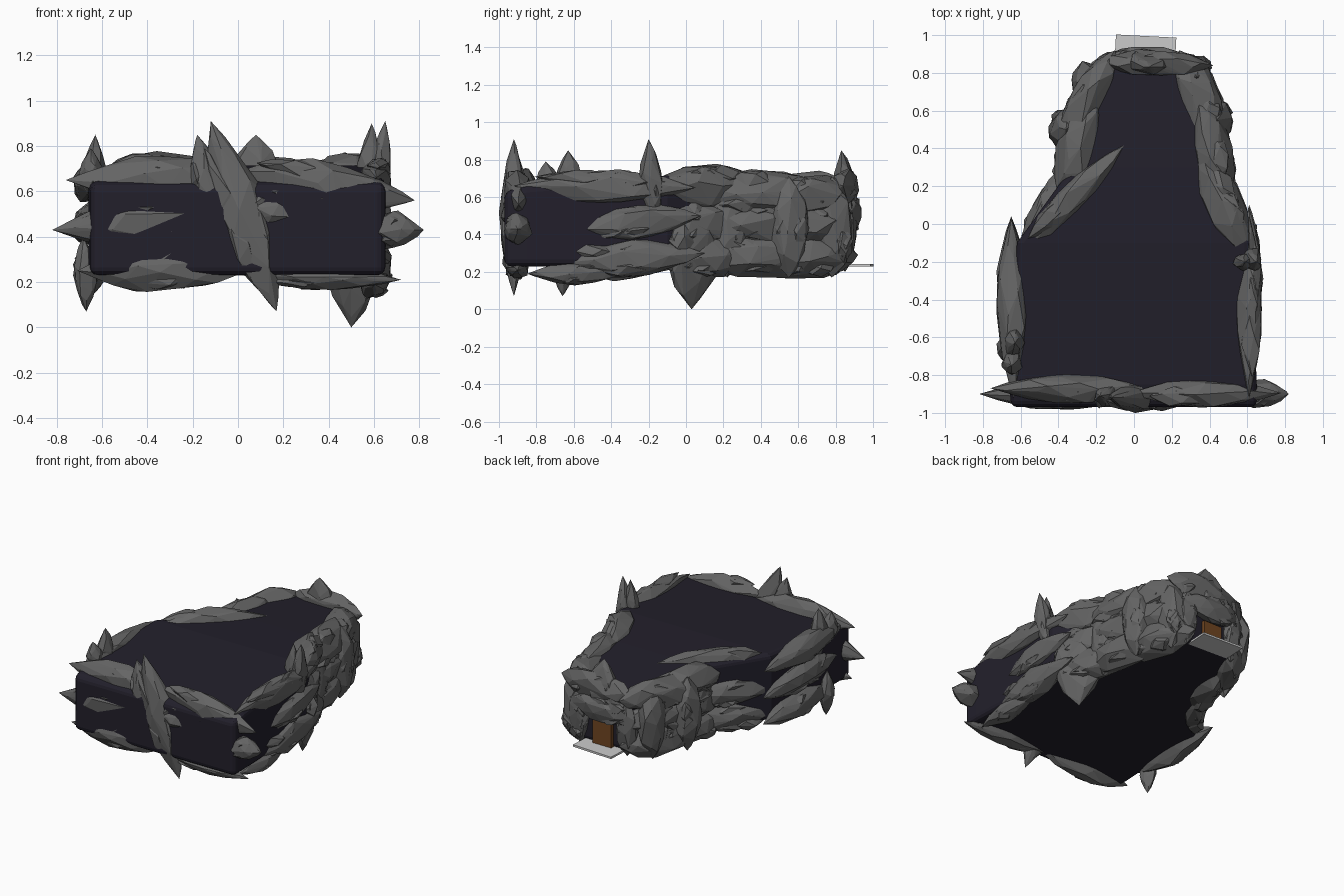
import bpy, bmesh, math, random
from mathutils import Vector

if "Cube" in bpy.data.objects:
    bpy.data.objects.remove(bpy.data.objects["Cube"])

random.seed(7)


def material(name, rgb):
    m = bpy.data.materials.new(name)
    m.diffuse_color = (*rgb, 1)
    m.use_nodes = True
    m.node_tree.nodes["Principled BSDF"].inputs["Base Color"].default_value = m.diffuse_color
    return m


STONE = material("stone", (0.13, 0.13, 0.13))
DARK = material("dark_shell", (0.016, 0.014, 0.024))
WOOD = material("door_wood", (0.16, 0.06, 0.015))


def finish(bm, name, mat=None):
    bmesh.ops.recalc_face_normals(bm, faces=bm.faces)
    me = bpy.data.meshes.new(name)
    bm.to_mesh(me)
    bm.free()
    ob = bpy.data.objects.new(name, me)
    bpy.context.collection.objects.link(ob)
    if mat:
        me.materials.append(mat)
    return ob


def hull(bm, p0, p1, w, d, out, n, power):
    """Add one faceted, pointed chunk between two tips."""
    axis = (p1 - p0) / 2
    mid = (p0 + p1) / 2
    u = axis.normalized()
    side = u.cross(out).normalized()
    nrm = side.cross(u)
    pts = [p0, p1]
    a = random.random() * 6
    for i in range(n):
        t = -0.93 + 1.86 * (i + 0.5) / n
        r = (1 - abs(t) ** power) * random.uniform(0.85, 1.08)
        a += 2.4 + random.uniform(-0.3, 0.3)
        pts.append(mid + axis * t + side * (math.cos(a) * w * r) + nrm * (math.sin(a) * d * r))
    verts = [bm.verts.new(p) for p in pts]
    res = bmesh.ops.convex_hull(bm, input=verts)
    junk = {g for g in res["geom_interior"] + res["geom_unused"] if isinstance(g, bmesh.types.BMVert)}
    bmesh.ops.delete(bm, geom=list(junk), context='VERTS')


def shard(name, p0, p1, w, d, out, power=1.9, chips=3):
    """Main rock plus slivers that roughen its outline; w = half width, d = half depth."""
    p0, p1, out = Vector(p0), Vector(p1), Vector(out)
    bm = bmesh.new()
    hull(bm, p0, p1, w, d, out, 38, power)
    side = (p1 - p0).normalized().cross(out).normalized()
    for i in range(chips):
        s = random.uniform(0.08, 0.4)
        e = s + random.uniform(0.35, 0.5)
        off = side * (w * random.choice((-0.5, 0.5))) + out * (d * 0.2)
        hull(bm, p0.lerp(p1, s) + off, p0.lerp(p1, e) + off * random.uniform(0.3, 1),
             w * 0.5, d * 0.75, out, 16, power)
    return finish(bm, name, STONE)


# dark core: stations (y, left x, right x, top z)
stations = [(-0.97, -0.65, 0.65, 0.63), (-0.85, -0.66, 0.65, 0.66), (-0.1, -0.62, 0.62, 0.715),
            (0.3, -0.33, 0.43, 0.70), (0.86, -0.15, 0.30, 0.665)]
bm = bmesh.new()
rings = [[bm.verts.new(c) for c in ((l, y, 0.23), (r, y, 0.23), (r, y, z), (l, y, z))]
         for y, l, r, z in stations]
for a, b in zip(rings, rings[1:]):
    for i in range(4):
        j = (i + 1) % 4
        bm.faces.new((a[i], a[j], b[j], b[i]))
bm.faces.new(rings[0])
bm.faces.new(rings[-1])
core = finish(bm, "dark_core", DARK)
bev = core.modifiers.new("round_edges", 'BEVEL')
bev.width, bev.segments = 0.035, 3
bev.limit_method, bev.angle_limit = 'ANGLE', math.radians(50)


def box(name, centre, size, mat, rot=0):
    bm = bmesh.new()
    bmesh.ops.create_cube(bm, size=1)
    for v in bm.verts:
        v.co = Vector(v.co[i] * size[i] for i in range(3))
    ob = finish(bm, name, mat)
    ob.location, ob.rotation_euler.z = centre, rot


# back door, frame and doorstep
box("door", (0.06, 0.87, 0.32), (0.15, 0.03, 0.18), WOOD)
box("doorstep", (0.06, 0.91, 0.235), (0.32, 0.17, 0.014), None, math.radians(-3))

F, R, L, B = (0, -1, 0), (1, 0, 0), (-1, 0, 0), (0, 1, 0)

# front shards: (x0, z0, x1, z1, half width, centre y, half depth)
front = [(-0.76, 0.65, 0.08, 0.64, 0.115, -0.87, 0.09), (-0.82, 0.43, 0.02, 0.50, 0.115, -0.9, 0.085),
         (-0.71, 0.25, 0.08, 0.27, 0.115, -0.91, 0.075), (-0.02, 0.68, 0.78, 0.56, 0.12, -0.895, 0.085),
         (0.53, 0.43, 0.82, 0.43, 0.085, -0.9, 0.08), (0.02, 0.23, 0.72, 0.21, 0.055, -0.9, 0.065),
         (-0.02, 0.53, 0.30, 0.49, 0.08, -0.93, 0.06), (-0.18, 0.85, -0.08, 0.38, 0.08, -0.91, 0.07),
         (-0.12, 0.91, 0.17, 0.07, 0.13, -0.92, 0.08)]
for i, (x0, z0, x1, z1, w, y, d) in enumerate(front):
    shard(f"front_shard_{i}", (x0, y, z0), (x1, y, z1), w, d, F)

# right side shards along the wide part: (y0, z0, y1, z1, half width)
for i, (y0, z0, y1, z1, w) in enumerate([(-0.92, 0.66, 0.05, 0.65, 0.10), (-0.6, 0.43, 0.08, 0.5, 0.10),
                                         (-0.68, 0.25, 0.1, 0.30, 0.11)]):
    shard(f"right_shard_{i}", (0.61, y0, z0), (0.61, y1, z1), w, 0.08, R)
shard("right_low_rock", (0.60, -0.85, 0.19), (0.60, -0.3, 0.2), 0.07, 0.07, R)

# left side shards
for i, (y0, z0, y1, z1, w) in enumerate([(-0.92, 0.64, 0.03, 0.64, 0.10), (-0.85, 0.45, 0.04, 0.45, 0.10),
                                         (-0.75, 0.25, 0.04, 0.26, 0.10)]):
    shard(f"left_shard_{i}", (-0.64, y0, z0), (-0.65, y1, z1), w, 0.09, L)

# upright spikes
spikes = [((-0.64, -0.62, 0.50), (-0.63, -0.63, 0.85), 0.08, L), ((0.60, -0.17, 0.45), (0.65, -0.2, 0.91), 0.065, R),
          ((0.57, -0.2, 0.5), (0.59, -0.2, 0.90), 0.05, R), ((-0.68, -0.66, 0.40), (-0.67, -0.66, 0.07), 0.065, L),
          ((-0.64, -0.72, 0.55), (-0.65, -0.75, 0.79), 0.07, L)]
for i, (a, b, w, n) in enumerate(spikes):
    shard(f"spike_{i}", a, b, w, 0.055, n, chips=1)
shard("right_hanging_rock", (0.53, 0.05, 0.62), (0.50, 0.03, 0.0), 0.17, 0.09, (0.8, 0.6, 0), 2.2)

# diagonal shoulders where the body narrows
for i, z in enumerate((0.66, 0.46, 0.28)):
    k = 0.0 if i == 0 else 0.09
    shard(f"left_shoulder_{i}", (-0.62, -0.16, z), (-0.05 - k * 2, 0.42, z + 0.03), 0.11, 0.085, (-0.7, 0.7, 0))
    shard(f"right_shoulder_{i}", (0.62, -0.22, z), (0.32, 0.45, z), 0.12, 0.11, (0.85, 0.5, 0))

# boulder walls of the neck: (x0, y0, x1, y1) at each height
for i, z in enumerate((0.62, 0.46, 0.29)):
    shard(f"right_neck_{i}", (0.48, 0.05, z), (0.34, 0.74, z), 0.13, 0.11, R, 3)
    shard(f"right_neck_back_{i}", (0.44, 0.4, z - 0.02), (0.24, 0.92, z), 0.12, 0.12, (0.9, 0.4, 0), 3)
    shard(f"left_neck_{i}", (-0.38, 0.12, z), (-0.20, 0.74, z), 0.12, 0.11, L, 3)
    shard(f"left_neck_back_{i}", (-0.38, 0.42, z), (-0.10, 0.92, z), 0.12, 0.10, (-0.9, 0.4, 0), 3)
for i, (x, y) in enumerate([(0.45, 0.22), (0.44, 0.55), (0.33, 0.78), (-0.36, 0.5), (-0.25, 0.74)]):
    shard(f"neck_boulder_{i}", (x, y, 0.17), (x, y, 0.71), 0.12, 0.09, R if x > 0 else L, 3)

# arch over the door
shard("arch_lintel", (-0.2, 0.86, 0.62), (0.42, 0.84, 0.66), 0.13, 0.075, B, 2.5)
shard("arch_lower", (-0.18, 0.88, 0.5), (0.33, 0.88, 0.52), 0.10, 0.06, B, 2.5)
shard("arch_peak", (0.07, 0.88, 0.46), (0.08, 0.83, 0.85), 0.13, 0.065, B)
shard("arch_left_post", (-0.12, 0.85, 0.2), (-0.12, 0.86, 0.62), 0.08, 0.06, B, 3)
shard("arch_right_post", (0.26, 0.85, 0.2), (0.26, 0.86, 0.62), 0.08, 0.06, B, 3)
